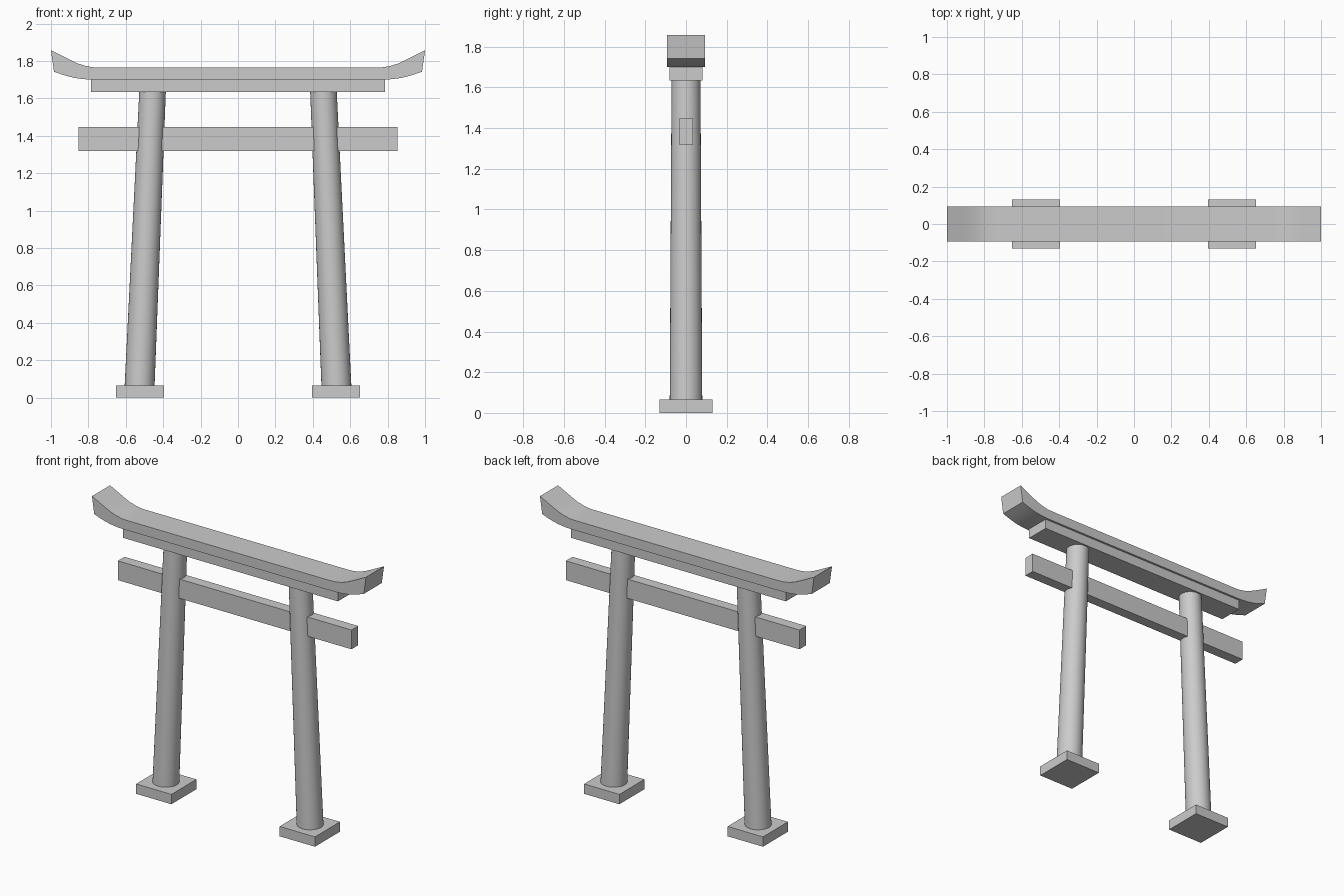
import bpy
import bmesh
from mathutils import Vector

default = bpy.data.objects.get("Cube")
if default:
    bpy.data.objects.remove(default, do_unlink=True)

# One plain grey for the whole gate
stone = bpy.data.materials.new("plain grey")
stone.use_nodes = True
GREY = (0.6, 0.6, 0.6, 1)
stone.diffuse_color = GREY
stone.node_tree.nodes["Principled BSDF"].inputs["Base Color"].default_value = GREY


def finish(name, bm, smooth=False):
    bmesh.ops.recalc_face_normals(bm, faces=bm.faces)
    mesh = bpy.data.meshes.new(name)
    bm.to_mesh(mesh)
    bm.free()
    mesh.materials.append(stone)
    obj = bpy.data.objects.new(name, mesh)
    bpy.context.collection.objects.link(obj)
    if smooth:
        bpy.ops.object.select_all(action='DESELECT')
        obj.select_set(True)
        bpy.context.view_layer.objects.active = obj
        bpy.ops.object.shade_smooth_by_angle(angle=0.52)
    return obj


def box(name, x, y, z):
    """Box from (min, max) x, half depth y and (min, max) z."""
    bm = bmesh.new()
    bmesh.ops.create_cube(bm, size=1)
    for v in bm.verts:
        v.co = Vector((x[v.co.x > 0], y if v.co.y > 0 else -y, z[v.co.z > 0]))
    return finish(name, bm)


def pillar(name, side):
    """Tapered round post that leans inward, with level ends."""
    bottom, top = 0.065, 1.635
    bm = bmesh.new()
    bmesh.ops.create_cone(bm, cap_ends=True, segments=32,
                          radius1=0.08, radius2=0.071, depth=top - bottom)
    for v in bm.verts:
        v.co.x += side * (0.457 if v.co.z > 0 else 0.526)
        v.co.z += (top + bottom) / 2
    return finish(name, bm, True)


# Footings and leaning posts
for label, side in (("left", 1), ("right", -1)):
    box(label + "_footing", sorted((side * 0.395, side * 0.653)), 0.13, (0, 0.065))
    pillar(label + "_pillar", side)

# Tie beam and the straight lintel under the roof beam
box("tie_beam", (-0.853, 0.853), 0.035, (1.32, 1.447))
box("lower_lintel", (-0.785, 0.785), 0.08, (1.635, 1.70))

# Roof beam with upswept ends: paired top and bottom points, mirrored
upper = [(0.74, 1.765), (0.78, 1.767), (0.82, 1.775), (0.86, 1.788),
         (0.90, 1.807), (0.95, 1.832), (1.0, 1.857)]
lower = [(0.76, 1.70), (0.80, 1.701), (0.835, 1.704), (0.87, 1.709),
         (0.905, 1.717), (0.945, 1.729), (0.984, 1.743)]


def mirrored(points):
    return [(-x, z) for x, z in reversed(points)] + points


bm = bmesh.new()
rings = []
for (tx, tz), (bx, bz) in zip(mirrored(upper), mirrored(lower)):
    corners = ((tx, -1, tz), (tx, 1, tz), (bx, 1, bz), (bx, -1, bz))
    rings.append([bm.verts.new((x, s * 0.094, z)) for x, s, z in corners])
for a, b in zip(rings, rings[1:]):
    for i in range(4):
        j = (i + 1) % 4
        bm.faces.new((a[i], a[j], b[j], b[i]))
bm.faces.new(rings[0])
bm.faces.new(rings[-1])
finish("curved_roof_beam", bm, True)
